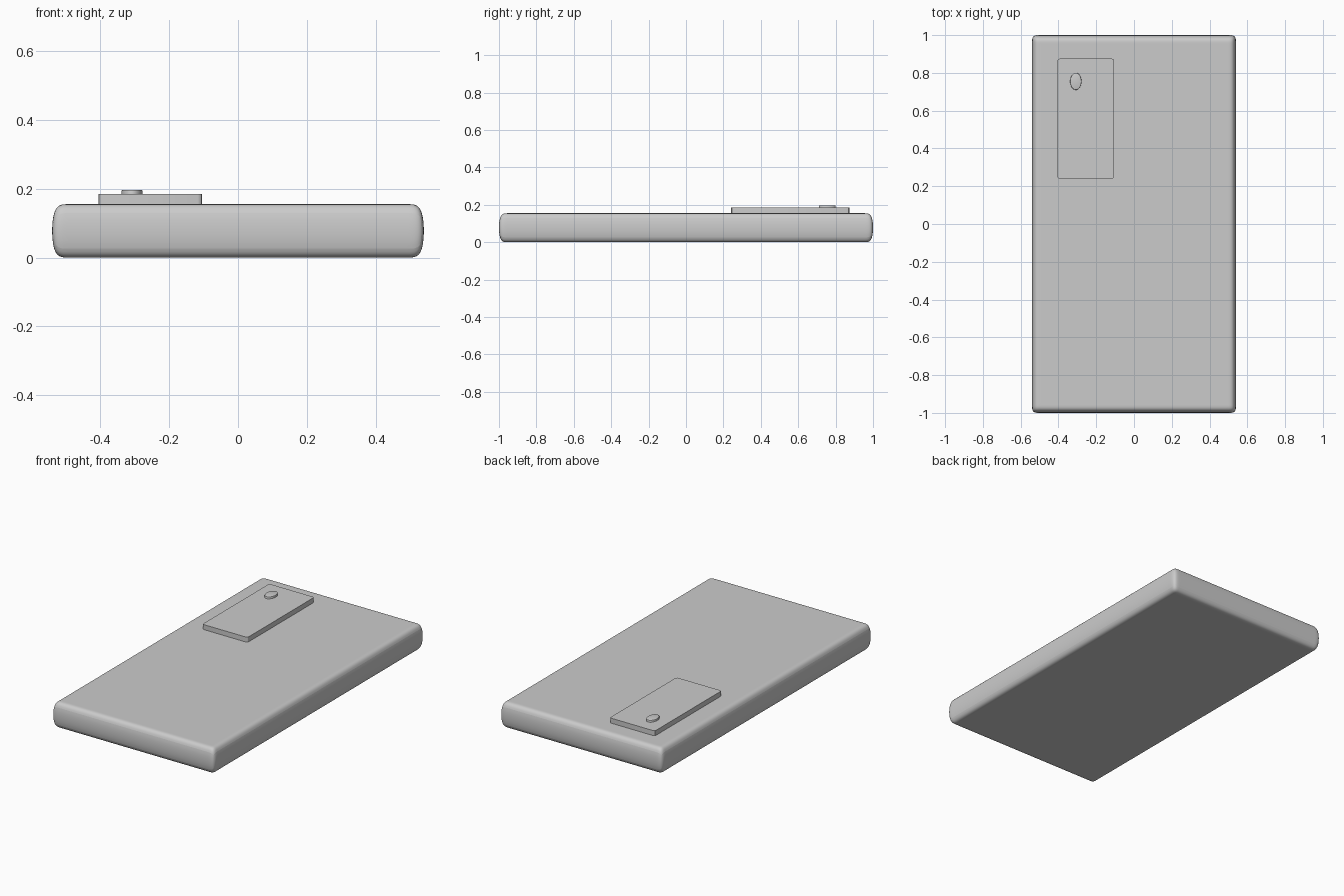
import bpy, bmesh
from mathutils import Matrix

if "Cube" in bpy.data.objects:
    bpy.data.objects.remove(bpy.data.objects["Cube"], do_unlink=True)

# Single grey material shared by all parts
grey = bpy.data.materials.new("light_grey")
grey.use_nodes = True
grey.diffuse_color = (0.6, 0.6, 0.6, 1)
grey.node_tree.nodes["Principled BSDF"].inputs["Base Color"].default_value = grey.diffuse_color


def finish(name, bm):
    mesh = bpy.data.meshes.new(name)
    bm.to_mesh(mesh)
    bm.free()
    mesh.materials.append(grey)
    obj = bpy.data.objects.new(name, mesh)
    bpy.context.collection.objects.link(obj)
    return obj


def smooth(obj):
    bpy.ops.object.select_all(action="DESELECT")
    obj.select_set(True)
    bpy.context.view_layer.objects.active = obj
    bpy.ops.object.shade_smooth_by_angle()


def box(x0, x1, y0, y1, z0, z1):
    bm = bmesh.new()
    place = Matrix.Translation(((x0 + x1) / 2, (y0 + y1) / 2, (z0 + z1) / 2))
    size = Matrix.Diagonal((x1 - x0, y1 - y0, z1 - z0, 1))
    bmesh.ops.create_cube(bm, size=1, matrix=place @ size)
    return bm


# Body: box with support cuts near its edges, subdivided to a soft slab
bm = box(-0.542, 0.542, -1.002, 1.002, 0, 0.155)
for axis, reach in ((0, 0.495), (1, 0.955)):
    for side in (-1, 1):
        for cut in (reach, reach - 0.05):
            point, normal = [0, 0, 0], [0, 0, 0]
            point[axis], normal[axis] = side * cut, 1
            bmesh.ops.bisect_plane(bm, geom=bm.verts[:] + bm.edges[:] + bm.faces[:],
                                   plane_co=point, plane_no=normal)
body = finish("body", bm)
sub = body.modifiers.new("soften", "SUBSURF")
sub.levels = sub.render_levels = 3
smooth(body)

# Camera plate: thin slab with slightly rounded vertical corners
bm = box(-0.405, -0.105, 0.24, 0.875, 0.145, 0.185)
upright = [e for e in bm.edges if abs(e.verts[0].co.z - e.verts[1].co.z) > 0.01]
bmesh.ops.bevel(bm, geom=upright, offset=0.012, segments=3, profile=0.5, affect="EDGES")
smooth(finish("camera_plate", bm))

# Lens: low oval disc with a softened rim
bm = bmesh.new()
place = Matrix.Translation((-0.308, 0.755, 0.188)) @ Matrix.Diagonal((0.03, 0.045, 1, 1))
bmesh.ops.create_cone(bm, cap_ends=True, segments=32, radius1=1, radius2=1, depth=0.018, matrix=place)
rim = [e for e in bm.edges if all(v.co.z > 0.19 for v in e.verts)]
bmesh.ops.bevel(bm, geom=rim, offset=0.003, segments=2, profile=0.5, affect="EDGES")
smooth(finish("camera_lens", bm))
